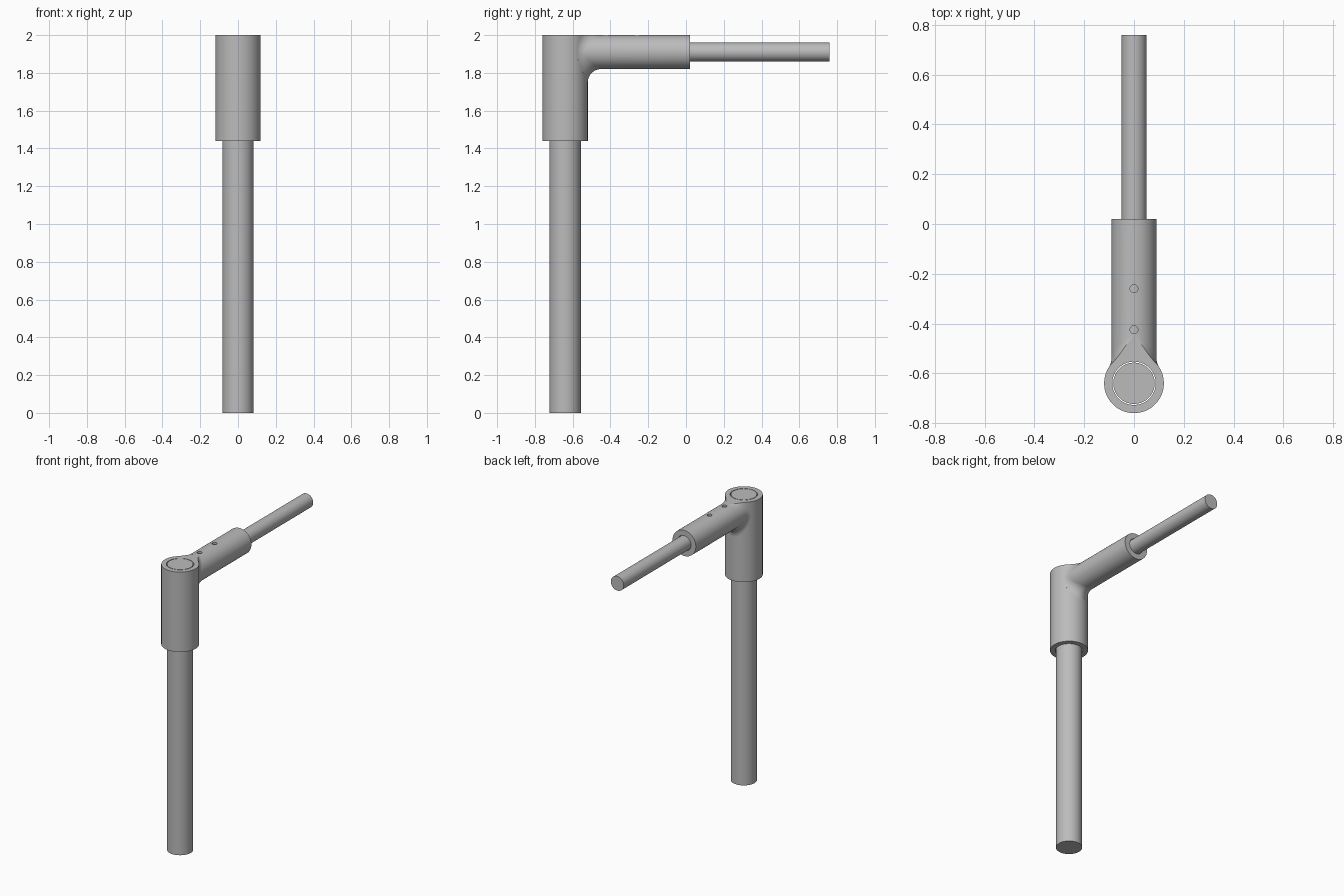
import bpy, bmesh
from math import sin, cos, pi, sqrt
from mathutils import Vector

if "Cube" in bpy.data.objects:
    bpy.data.objects.remove(bpy.data.objects["Cube"])

POST_Y, TOP, ARM_Z = -0.64, 2.0, 1.91
SLEEVE_R, ARM_R, FILLET = 0.12, 0.09, 0.07
POST_R, POST_BORE = 0.083, 0.087
ROD_R, ROD_BORE = 0.05, 0.0525
ARM_END, ROD_END = 0.02, 0.76
SIDES = 96

grey = bpy.data.materials.new("Grey metal")
grey.use_nodes = True
grey.diffuse_color = (0.5, 0.5, 0.5, 1)
grey.node_tree.nodes["Principled BSDF"].inputs["Base Color"].default_value = (0.5, 0.5, 0.5, 1)


def add_object(name, bm):
    bmesh.ops.recalc_face_normals(bm, faces=bm.faces)
    mesh = bpy.data.meshes.new(name)
    bm.to_mesh(mesh)
    bm.free()
    mesh.materials.append(grey)
    obj = bpy.data.objects.new(name, mesh)
    bpy.context.collection.objects.link(obj)
    return obj


def activate(obj):
    bpy.ops.object.select_all(action='DESELECT')
    obj.select_set(True)
    bpy.context.view_layer.objects.active = obj


def smooth(obj):
    activate(obj)
    bpy.ops.object.shade_smooth_by_angle(angle=pi / 6)


def rod(name, start, end, radius, sides=SIDES):
    start, end = Vector(start), Vector(end)
    axis = end - start
    bm = bmesh.new()
    bmesh.ops.create_cone(bm, cap_ends=True, segments=sides, radius1=radius,
                          radius2=radius, depth=axis.length)
    turn = axis.to_track_quat('Z', 'Y').to_matrix()
    for v in bm.verts:
        v.co = turn @ v.co + (start + end) / 2
    return add_object(name, bm)


def ring_loft(name, rings):
    """Join closed rings in order, the last back to the first."""
    bm = bmesh.new()
    loops = [[bm.verts.new(p) for p in ring] for ring in rings]
    for a, b in zip(loops, loops[1:] + loops[:1]):
        for i in range(len(a)):
            j = (i + 1) % len(a)
            bm.faces.new((a[i], a[j], b[j], b[i]))
    return bm


def drill(obj, start, end):
    cutter = rod("hole_cutter", start, end, 0.016, 24)
    cutter.hide_render = True
    mod = obj.modifiers.new("hole", 'BOOLEAN')
    mod.operation, mod.solver, mod.object = 'DIFFERENCE', 'EXACT', cutter
    activate(obj)
    bpy.ops.object.modifier_apply(modifier=mod.name)
    bpy.data.objects.remove(cutter)


angles = [2 * pi * i / SIDES for i in range(SIDES)]

# Upright post and horizontal rod
smooth(rod("post", (0, POST_Y, 0), (0, POST_Y, TOP), POST_R))
smooth(rod("rod", (0, POST_Y + 0.1, ARM_Z), (0, ROD_END, ARM_Z), ROD_R))

# Vertical sleeve: a tube with two screw holes in the front
profile = [(SLEEVE_R, 1.44), (SLEEVE_R, TOP), (POST_BORE, TOP), (POST_BORE, 1.44)]
sleeve = add_object("vertical_sleeve", ring_loft("vertical_sleeve", [
    [(r * cos(a), POST_Y + r * sin(a), z) for a in angles] for r, z in profile]))
for z in (1.56, 1.885):
    drill(sleeve, (0, POST_Y - 0.2, z), (0, POST_Y - 0.05, z))
smooth(sleeve)


# Horizontal sleeve: a tube that flares into the vertical one with a round fillet
def arm_ring(radius, y):
    return [(radius * sin(a), y, ARM_Z + radius * cos(a)) for a in angles]


def fillet_point(a, step):
    reach = ARM_R + FILLET
    x, z = reach * sin(a), ARM_Z + reach * cos(a)
    ball = Vector((x, POST_Y + sqrt((SLEEVE_R + FILLET) ** 2 - x * x), z))
    to_arm = Vector((-sin(a), 0, -cos(a)))
    to_post = Vector((-ball.x, POST_Y - ball.y, 0)).normalized()
    return ball + FILLET * to_arm.slerp(to_post, step)


def wall_ring(points, radius):
    return [(p[0], POST_Y + sqrt(radius ** 2 - p[0] ** 2), p[2]) for p in points]


STEPS = 16
rings = [arm_ring(ARM_R, ARM_END)]
rings += [[fillet_point(a, s / STEPS) for a in angles] for s in range(STEPS + 1)]
rings += [wall_ring(rings[-1], 0.112), wall_ring(arm_ring(ROD_BORE, 0), 0.105),
          arm_ring(ROD_BORE, ARM_END)]
bm = ring_loft("horizontal_sleeve", rings)

# Level the flare with the top of the vertical sleeve
bmesh.ops.bisect_plane(bm, geom=bm.verts[:] + bm.edges[:] + bm.faces[:],
                       plane_co=(0, 0, TOP), plane_no=(0, 0, 1), dist=1e-5)
for v in bm.verts:
    v.co.z = min(v.co.z, TOP)
arm = add_object("horizontal_sleeve", bm)
for y in (-0.26, -0.425):
    drill(arm, (0, y, ARM_Z + 0.02), (0, y, TOP + 0.1))
smooth(arm)
